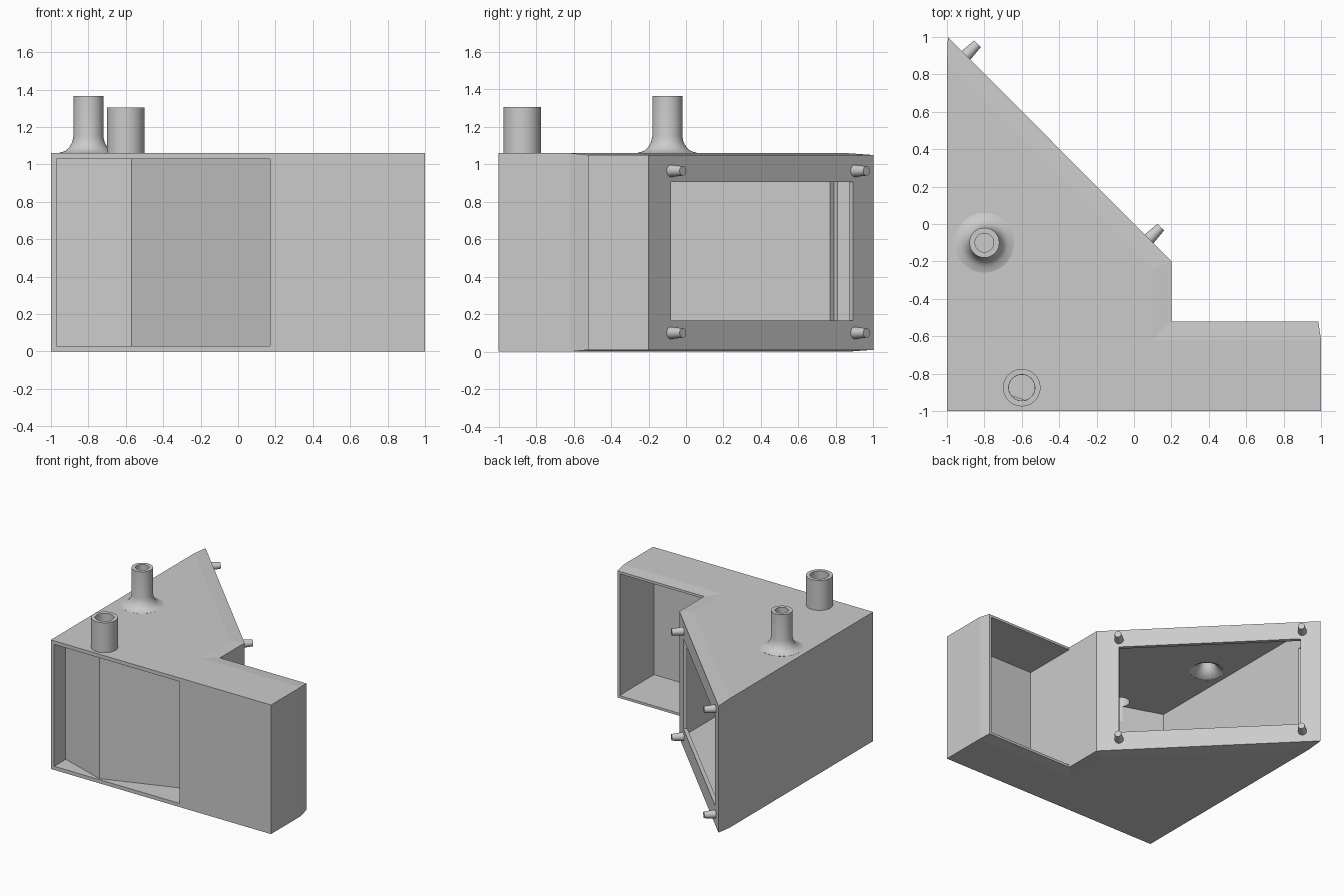
import bpy, bmesh, math
from mathutils import Vector

default = bpy.data.objects.get("Cube")
if default:
    bpy.data.objects.remove(default, do_unlink=True)

grey = bpy.data.materials.new("plain_grey")
grey.use_nodes = True
colour = (0.6, 0.6, 0.6, 1)
grey.diffuse_color = colour
grey.node_tree.nodes["Principled BSDF"].inputs["Base Color"].default_value = colour

HEIGHT, WALL = 1.06, 0.03


def make(name, bm):
    bmesh.ops.recalc_face_normals(bm, faces=bm.faces[:])
    mesh = bpy.data.meshes.new(name)
    bm.to_mesh(mesh)
    bm.free()
    mesh.materials.append(grey)
    ob = bpy.data.objects.new(name, mesh)
    bpy.context.collection.objects.link(ob)
    return ob


def activate(ob):
    bpy.ops.object.select_all(action='DESELECT')
    ob.select_set(True)
    bpy.context.view_layer.objects.active = ob


def prism(name, outline, z0, z1):
    bm = bmesh.new()
    low = [bm.verts.new((x, y, z0)) for x, y in outline]
    high = [bm.verts.new((x, y, z1)) for x, y in outline]
    bm.faces.new(low)
    bm.faces.new(high)
    for i in range(len(low)):
        j = (i + 1) % len(low)
        bm.faces.new((low[i], low[j], high[j], high[i]))
    return make(name, bm)


def circle(x, y, r, n=48):
    return [(x + r * math.cos(math.tau * i / n), y + r * math.sin(math.tau * i / n))
            for i in range(n)]


def cut(ob, cutter):
    cutter.hide_render = True
    mod = ob.modifiers.new("cut", 'BOOLEAN')
    mod.operation, mod.solver, mod.object = 'DIFFERENCE', 'EXACT', cutter
    activate(ob)
    bpy.ops.object.modifier_apply(modifier=mod.name)
    bpy.data.objects.remove(cutter, do_unlink=True)


def lathe(name, x, y, profile, n=48):
    # Closed ring profile spun about a vertical axis
    bm = bmesh.new()
    rings = [[bm.verts.new((px, py, z)) for px, py in circle(x, y, r, n)]
             for r, z in profile]
    for k, ring in enumerate(rings):
        above = rings[(k + 1) % len(rings)]
        for i in range(n):
            j = (i + 1) % n
            bm.faces.new((ring[i], ring[j], above[j], above[i]))
    ob = make(name, bm)
    activate(ob)
    bpy.ops.object.shade_smooth_by_angle(angle=math.radians(40))
    return ob


# Housing: L-shaped plan with a diagonal side, rear rims drawn in slightly
rim = [(-1, -1, 0), (1, -1, 0), (1, -.62, 0), (.985, -.52, .01), (.2, -.52, .01),
       (.2, -.2, .01), (-.995, 1, .01), (-1, .86, 0)]
inner = [(.1, -.62), (.1, -.24)]
bm = bmesh.new()
rings = []
for top in (False, True):
    def level(d):
        return HEIGHT - d if top else d
    r = [bm.verts.new((x, y, level(d))) for x, y, d in rim]
    a, b = [bm.verts.new((x, y, level(0))) for x, y in inner]
    bm.faces.new((r[0], r[1], r[2], a, b, r[7]))
    bm.faces.new((r[2], r[3], r[4], a))
    bm.faces.new((a, r[4], r[5], b))
    bm.faces.new((b, r[5], r[6], r[7]))
    rings.append(r)
low, high = rings
for i in range(len(low)):
    j = (i + 1) % len(low)
    bm.faces.new((low[i], low[j], high[j], high[i]))
housing = make("housing", bm)

# Hollow chambers, leaving a bent partition behind the front opening
chambers = {
    "front_recess": [(-.97, -1.1), (.17, -1.1), (.17, -.72), (-.57, -.985), (-.97, -.85)],
    "rear_chamber": [(-.97, -.81), (-.57, -.945), (.17, -.68), (.17, -.21), (-.97, .93)],
    "arm_chamber": [(.201, -.97), (.97, -.97), (.97, -.62), (.96, -.4), (.201, -.4)],
}
for name, outline in chambers.items():
    cut(housing, prism(name, outline, WALL, HEIGHT - WALL))

# Window through the diagonal flange
d = .1
cut(housing, prism("flange_window", [(.08 - d, -.08 - d), (.08 + d, -.08 + d),
                                     (-.89 + d, .89 + d), (-.89 - d, .89 - d)], .165, .905))

# Holes under the two pipes
cut(housing, prism("flared_hole", circle(-.8, -.1, .13), .9, 1.2))
cut(housing, prism("straight_hole", circle(-.6, -.875, .069), .9, 1.2))

lathe("flared_pipe", -.8, -.1, [
    (.131, 1.031), (.1, 1.045), (.075, 1.07), (.058, 1.105), (.05, 1.15), (.05, 1.365),
    (.08, 1.365), (.08, 1.15), (.087, 1.118), (.103, 1.09), (.125, 1.071),
    (.16, 1.061), (.15, 1.045)])
lathe("straight_pipe", -.6, -.875, [(.07, 1.04), (.07, 1.305), (.1, 1.305), (.1, 1.04)])

# Locating pegs at the flange corners
out = Vector((1, 1, 0)).normalized()
for side, y in (("inner", -.08), ("outer", .9)):
    for tier, z in (("lower", .1), ("upper", .965)):
        bm = bmesh.new()
        bmesh.ops.create_cone(bm, cap_ends=True, segments=24,
                              radius1=.034, radius2=.025, depth=.1)
        peg = make(f"{tier}_{side}_peg", bm)
        peg.rotation_euler = out.to_track_quat('Z', 'Y').to_euler()
        peg.location = Vector((-y, y, z)) + out * .04
        activate(peg)
        bpy.ops.object.shade_smooth_by_angle(angle=math.radians(40))
